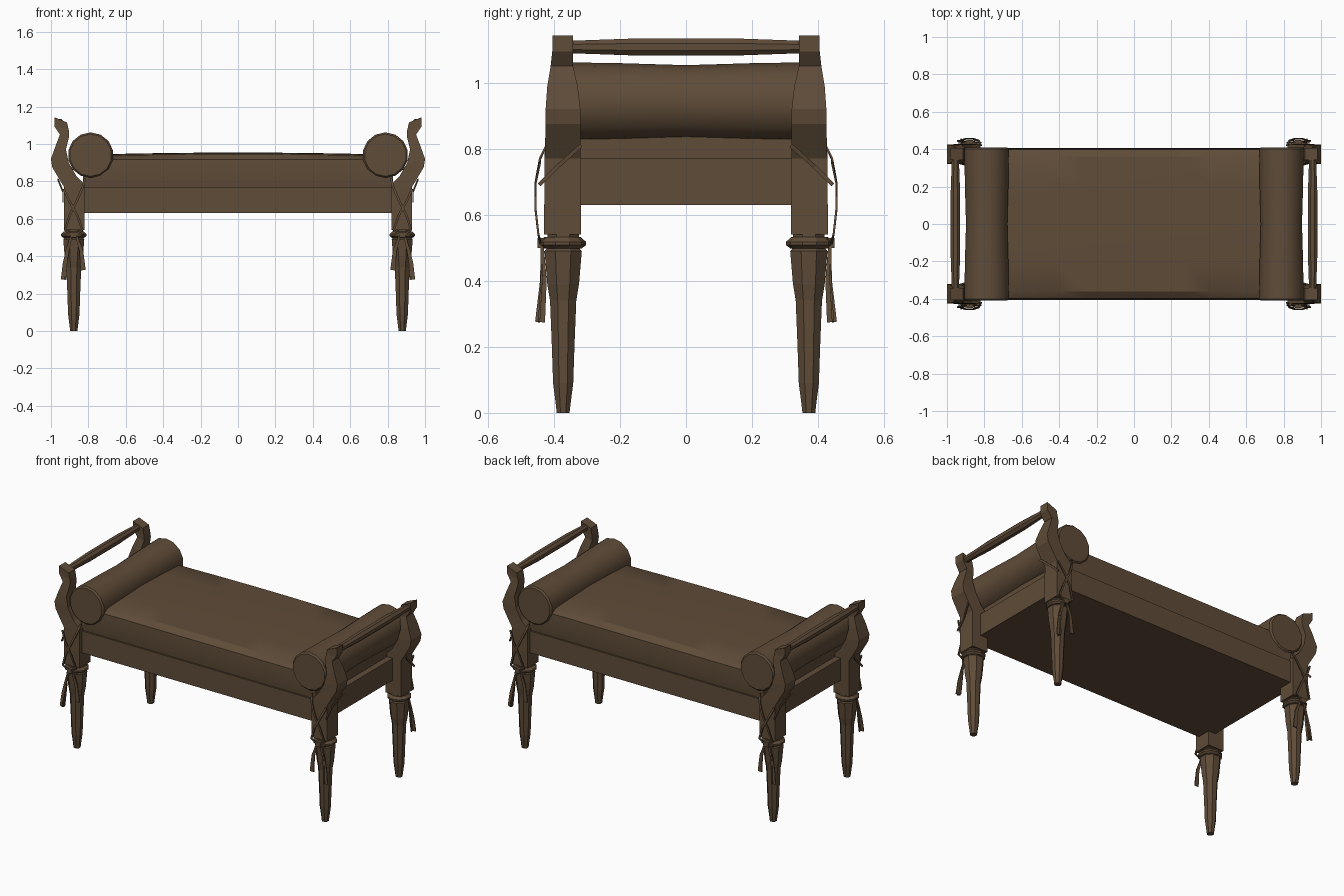
import bpy, bmesh, math
from mathutils import Vector

if "Cube" in bpy.data.objects:
    bpy.data.objects.remove(bpy.data.objects["Cube"])

wood = bpy.data.materials.new("dark brown")
wood.diffuse_color = (0.115, 0.072, 0.040, 1)
wood.use_nodes = True
wood.node_tree.nodes["Principled BSDF"].inputs["Base Color"].default_value = wood.diffuse_color


def loft(name, rings, mirror=(False, False), smooth=None):
    """Skin equal-sized rings of points, cap both ends, mirror about the centre."""
    bm = bmesh.new()
    vs = [[bm.verts.new(p) for p in r] for r in rings]
    n = len(rings[0])
    for a, b in zip(vs, vs[1:]):
        for i in range(n):
            j = (i + 1) % n
            bm.faces.new((a[i], a[j], b[j], b[i]))
    bm.faces.new(vs[0])
    bm.faces.new(vs[-1])
    bmesh.ops.recalc_face_normals(bm, faces=bm.faces)
    me = bpy.data.meshes.new(name)
    bm.to_mesh(me)
    bm.free()
    me.materials.append(wood)
    ob = bpy.data.objects.new(name, me)
    bpy.context.collection.objects.link(ob)
    if any(mirror):
        m = ob.modifiers.new("mirror", 'MIRROR')
        m.use_axis = (mirror[0], mirror[1], False)
        m.use_mirror_merge = False
    if smooth:
        bpy.ops.object.select_all(action='DESELECT')
        ob.select_set(True)
        bpy.context.view_layer.objects.active = ob
        bpy.ops.object.shade_smooth_by_angle(angle=math.radians(smooth))
    return ob


def circle(n, r, phase=0.5):
    return [(r * math.cos(2 * math.pi * (i + phase) / n),
             r * math.sin(2 * math.pi * (i + phase) / n)) for i in range(n)]


def box(name, x0, x1, y0, y1, z0, z1, mirror=(False, False)):
    return loft(name, [[(x0, y0, z), (x1, y0, z), (x1, y1, z), (x0, y1, z)]
                       for z in (z0, z1)], mirror)


def ribbon(name, pts, normal, w0, w1):
    """Thin flat strip along pts, facing the given normal."""
    pts = [Vector(p) for p in pts]
    nrm = Vector(normal)
    rings = []
    for i, p in enumerate(pts):
        t = pts[min(i + 1, len(pts) - 1)] - pts[max(i - 1, 0)]
        s = t.cross(nrm).normalized() * (w0 + (w1 - w0) * i / (len(pts) - 1)) / 2
        d = nrm * 0.003
        rings.append([p - s - d, p + s - d, p + s + d, p - s + d])
    return loft(name, rings, BOTH)


BOTH = (True, True)

# Seat frame
box("seat_frame", -0.87, 0.87, -0.405, 0.405, 0.63, 0.77)

# Cushion with a softly crowned top
half = [(0.395, 0.77), (0.403, 0.84), (0.398, 0.918), (0.36, 0.934), (0.2, 0.94)]
rings = []
for i in range(13):
    x = -0.83 + 1.66 * i / 12
    crown = 0.012 * (1 - (x / 0.83) ** 2)
    right = [(x, y, z + (crown if z > 0.93 else 0)) for y, z in half]
    rings.append(right + [(x, 0, 0.942 + crown)] + [(x, -p[1], p[2]) for p in right[::-1]])
loft("seat_cushion", rings, smooth=30)

# Bolster cushions, slightly waisted
prof = [(0.113, 0.41), (0.122, 0.40), (0.119, 0.2), (0.113, 0.0)]
prof += [(r, -y) for r, y in prof[-2::-1]]
loft("bolsters", [[(0.788 + a, y, 0.94 + b) for a, b in circle(14, r)] for r, y in prof],
     (True, False), smooth=35)

# Corner blocks rising into S-curved arm posts: outer x,z / inner x,z / y range
rows = [(0.93, 0.54, 0.82, 0.54, 0.318, 0.43),
        (0.93, 0.77, 0.82, 0.785, 0.32, 0.428),
        (0.993, 0.875, 0.865, 0.83, 0.32, 0.425),
        (1.0, 0.92, 0.905, 0.90, 0.32, 0.425),
        (0.975, 0.99, 0.92, 0.97, 0.328, 0.42),
        (0.952, 1.05, 0.903, 1.04, 0.342, 0.41),
        (0.982, 1.095, 0.905, 1.075, 0.342, 0.405),
        (0.982, 1.143, 0.914, 1.115, 0.342, 0.405)]
loft("arm_posts", [[(xo, a, zo), (xo, b, zo), (xi, b, zi), (xi, a, zi)]
                   for xo, zo, xi, zi, a, b in rows], BOTH)

# Hand rails between the posts
loft("hand_rails", [[(0.955 + a, y, 1.108 + b) for a, b in circle(8, r)]
                    for y, r in ((-0.36, 0.02), (-0.15, 0.028), (0.15, 0.028), (0.36, 0.02))],
     (True, False))

# Turned, tapered legs
leg = [(0.021, 0), (0.024, 0.025), (0.033, 0.09), (0.037, 0.2), (0.043, 0.34),
       (0.052, 0.39), (0.061, 0.49), (0.052, 0.5), (0.052, 0.545)]
loft("legs", [[(0.878 + a, 0.372 + b, z) for a, b in circle(8, r)] for r, z in leg], BOTH)

# Cord wrapped around each leg top
cord = [(0.058, 0.498), (0.071, 0.508), (0.071, 0.518), (0.056, 0.532)]
loft("leg_cords", [[(0.878 + a, 0.374 + b, z) for a, b in circle(10, r)] for r, z in cord], BOTH)
box("cord_knots", 0.862, 0.896, 0.425, 0.45, 0.50, 0.53, BOTH)

# Crossed ribbons over each corner block, and hanging tails
Y, X = (0, 1, 0), (1, 0, 0)
ribbon("ribbon_inward", [(0.89, 0.44, 0.515), (0.925, 0.447, 0.54), (0.90, 0.456, 0.62),
                         (0.86, 0.455, 0.70), (0.83, 0.442, 0.77), (0.818, 0.42, 0.815)],
       Y, 0.012, 0.012)
ribbon("ribbon_outward", [(0.87, 0.44, 0.515), (0.832, 0.447, 0.54), (0.86, 0.456, 0.62),
                          (0.905, 0.455, 0.70), (0.932, 0.442, 0.76)], Y, 0.012, 0.012)
ribbon("ribbon_side", [(0.936, 0.445, 0.69), (0.936, 0.39, 0.745), (0.962, 0.318, 0.81)],
       X, 0.012, 0.012)
ribbon("tail_outer", [(0.89, 0.437, 0.51), (0.912, 0.436, 0.43), (0.925, 0.44, 0.36),
                      (0.932, 0.445, 0.275)], Y, 0.012, 0.03)
ribbon("tail_outer_fold", [(0.90, 0.435, 0.50), (0.915, 0.432, 0.40), (0.925, 0.442, 0.275)],
       X, 0.01, 0.03)
ribbon("tail_inner", [(0.865, 0.437, 0.51), (0.838, 0.436, 0.43), (0.828, 0.435, 0.325)],
       Y, 0.012, 0.028)
